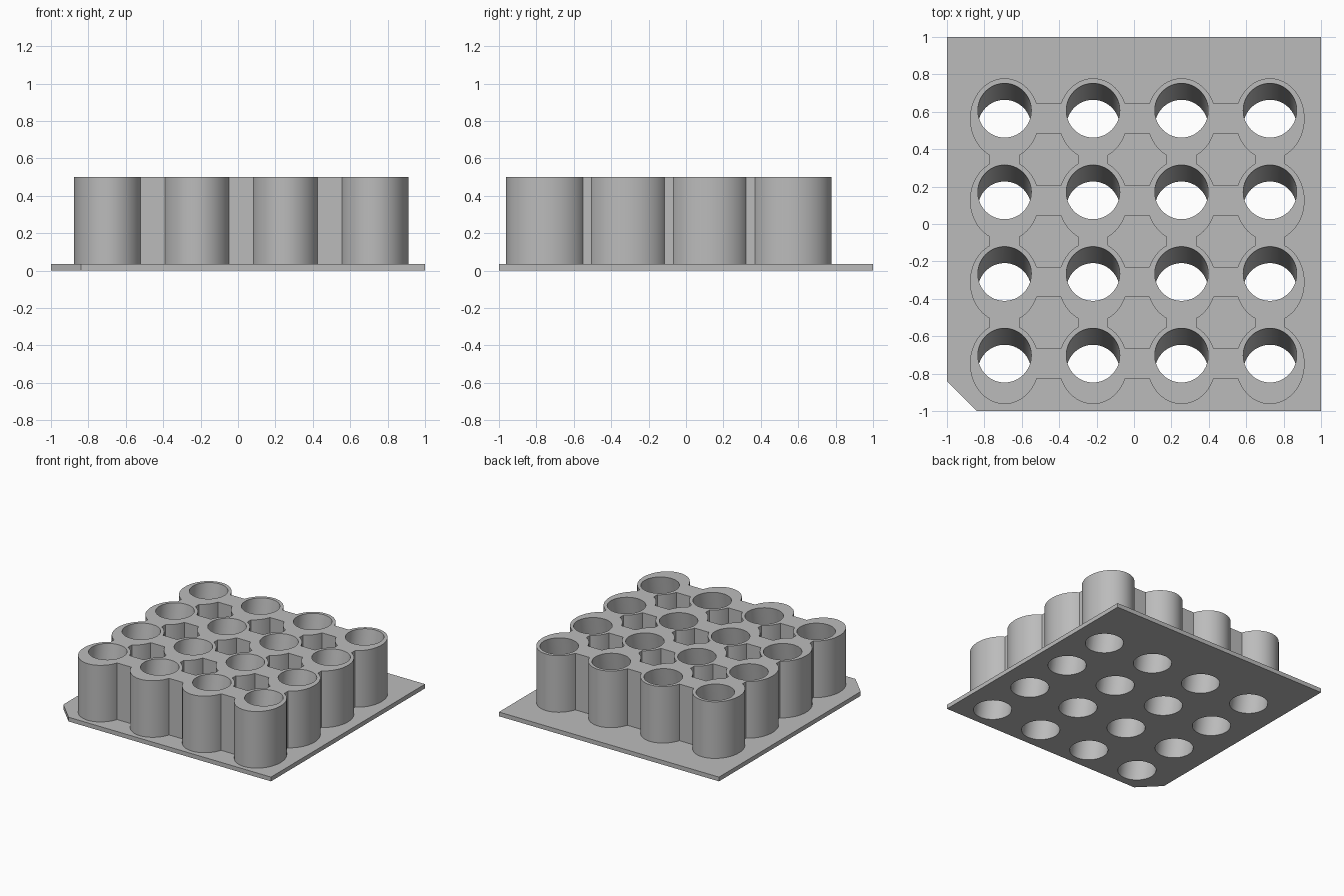
import bpy, bmesh, math
from mathutils import Matrix, Vector

cube = bpy.data.objects.get("Cube")
if cube:
    bpy.data.objects.remove(cube, do_unlink=True)

grey = bpy.data.materials.new("plain grey")
grey.use_nodes = True
grey.diffuse_color = (0.5, 0.5, 0.5, 1)
grey.node_tree.nodes["Principled BSDF"].inputs["Base Color"].default_value = (0.5, 0.5, 0.5, 1)

HEIGHT, PLATE = 0.5, 0.035
COLS = [-0.692 + 0.473 * i for i in range(4)]
ROWS = [0.563 - 0.4365 * i for i in range(4)]
TILT = math.tan(math.radians(10))


def make_object(name, bm):
    bmesh.ops.recalc_face_normals(bm, faces=bm.faces)
    mesh = bpy.data.meshes.new(name)
    bm.to_mesh(mesh)
    bm.free()
    mesh.materials.append(grey)
    ob = bpy.data.objects.new(name, mesh)
    bpy.context.collection.objects.link(ob)
    return ob


def add_box(bm, low, high):
    low, high = Vector(low), Vector(high)
    bmesh.ops.create_cube(bm, size=1, matrix=Matrix.Translation((low + high) / 2)
                          @ Matrix.Diagonal((high - low).to_4d()))


def add_tube(bm, x, y, rx, ry, z0, z1, lean=0.0):
    """Upright elliptical cylinder, optionally sheared along y about mid height."""
    made = bmesh.ops.create_cone(bm, cap_ends=True, segments=64, radius1=1, radius2=1, depth=1)
    for v in made["verts"]:
        z = z0 + (v.co.z + 0.5) * (z1 - z0)
        v.co = (x + v.co.x * rx, y + v.co.y * ry + lean * (z - HEIGHT / 2), z)


def boolean(ob, other, operation):
    mod = ob.modifiers.new(operation.lower(), "BOOLEAN")
    mod.operation = operation
    mod.object = other
    mod.solver = "EXACT"
    mod.use_self = True
    other.hide_render = True
    bpy.context.view_layer.objects.active = ob
    bpy.ops.object.modifier_apply(modifier=mod.name)
    bpy.data.objects.remove(other, do_unlink=True)


# Base plate with one clipped corner
bm = bmesh.new()
corners = [(-0.84, -1), (1, -1), (1, 1), (-1, 1), (-1, -0.84)]
face = bm.faces.new([bm.verts.new((x, y, 0)) for x, y in corners])
top = bmesh.ops.extrude_face_region(bm, geom=[face])["geom"]
bmesh.ops.translate(bm, vec=(0, 0, PLATE),
                    verts=[g for g in top if isinstance(g, bmesh.types.BMVert)])
rack = make_object("tube_rack", bm)

# Oval posts in a grid
bm = bmesh.new()
for x in COLS:
    for y in ROWS:
        add_tube(bm, x, y, 0.185, 0.216, PLATE / 2, HEIGHT)
posts = make_object("posts", bm)

# Webs running through each row and column of posts
bm = bmesh.new()
for y in ROWS:
    add_box(bm, (COLS[0], y - 0.08, PLATE / 2), (COLS[-1], y + 0.08, HEIGHT))
for x in COLS:
    add_box(bm, (x - 0.08, ROWS[-1], PLATE / 2), (x + 0.08, ROWS[0], HEIGHT))
webs = make_object("webs", bm)

# Leaning bores right through posts and plate
bm = bmesh.new()
for x in COLS:
    for y in ROWS:
        add_tube(bm, x, y, 0.143, 0.145, -0.1, HEIGHT + 0.1, TILT)
bores = make_object("bores", bm)

boolean(posts, webs, "UNION")
boolean(rack, posts, "UNION")
boolean(rack, bores, "DIFFERENCE")

bpy.ops.object.select_all(action="DESELECT")
rack.select_set(True)
bpy.context.view_layer.objects.active = rack
bpy.ops.object.shade_smooth_by_angle(angle=math.radians(30))
